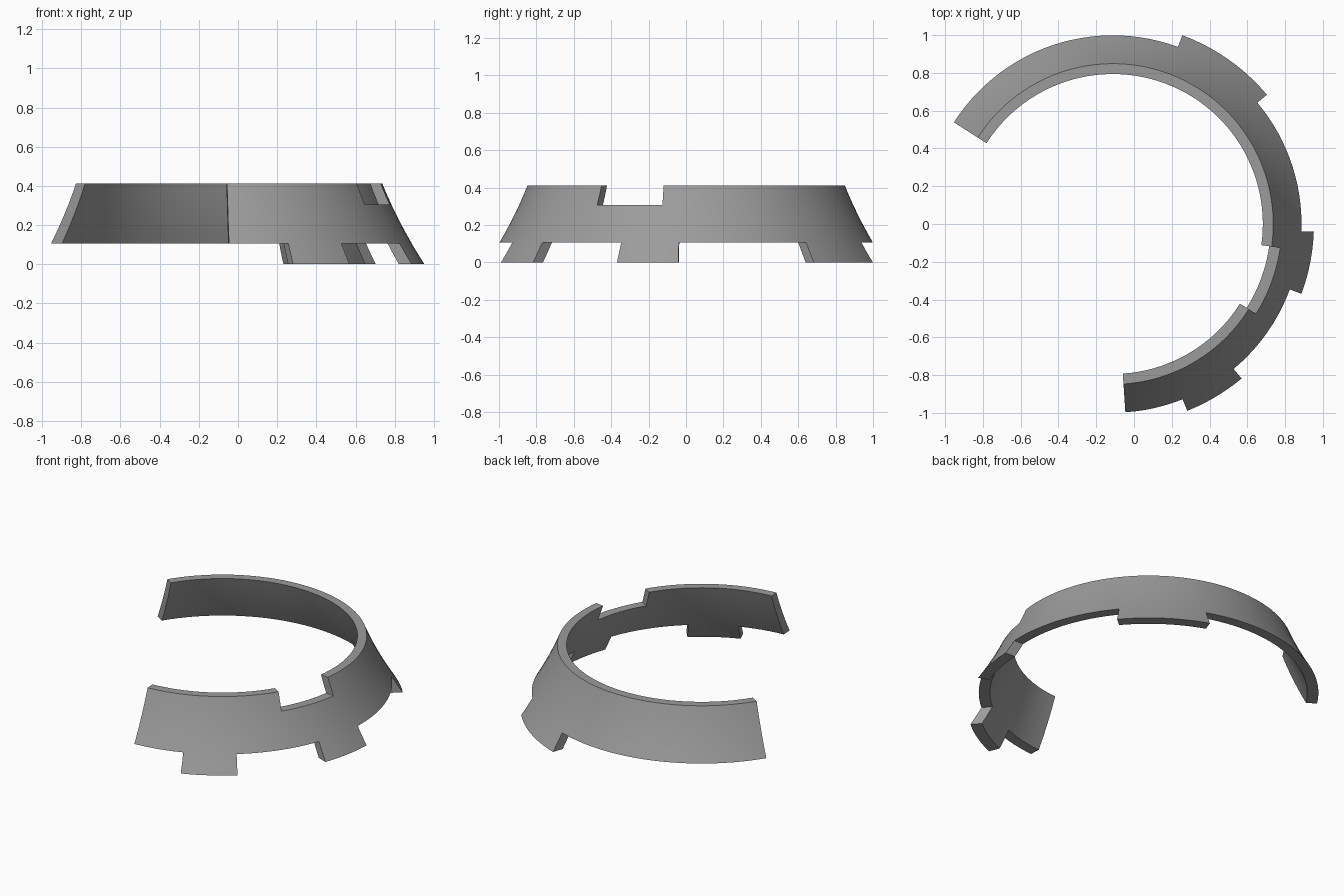
import bpy, bmesh, math

if "Cube" in bpy.data.objects:
    bpy.data.objects.remove(bpy.data.objects["Cube"])

CX = -0.112                       # ring axis position
TOP, NOTCH, BASE = 0.412, 0.306, 0.107
START, END = -86.2, 147.4         # open ring, degrees
TABS = [(-68.3, -50.2), (-20.3, -2.2), (40.0, 69.8)]
NOTCHES = [(-32.1, -8.1)]


def outer_r(z):
    t = TOP - z
    return 0.849 + 0.40 * t + 0.3 * t * t


def inner_r(z):
    return outer_r(z) - 0.055 - 0.035 * (TOP - z)


def subdivide(stops, step):
    out = [stops[0]]
    for a, b in zip(stops, stops[1:]):
        n = max(1, math.ceil((b - a) / step))
        out += [a + (b - a) * i / n for i in range(1, n + 1)]
    return out


def inside(a, spans):
    return any(lo < a < hi for lo, hi in spans)


angles = subdivide(sorted([START, END] + [a for s in TABS + NOTCHES for a in s]), 3)
levels = subdivide([0, BASE, NOTCH, TOP], 0.055)


def filled(a, z):
    if z < BASE:
        return inside(a, TABS)
    return z < NOTCH or not inside(a, NOTCHES)


# Flared ring wall: outer and inner skins over the filled cells
bm = bmesh.new()
cache = {}


def vert(i, j, side):
    key = (i, j, side)
    if key not in cache:
        a, z = math.radians(angles[i]), levels[j]
        r = outer_r(z) if side == 0 else inner_r(z)
        cache[key] = bm.verts.new((CX + r * math.cos(a), r * math.sin(a), z))
    return cache[key]


edges = set()
for i in range(len(angles) - 1):
    for j in range(len(levels) - 1):
        if filled((angles[i] + angles[i + 1]) / 2, (levels[j] + levels[j + 1]) / 2):
            loop = [(i, j), (i + 1, j), (i + 1, j + 1), (i, j + 1)]
            bm.faces.new([vert(*p, 0) for p in loop])
            bm.faces.new([vert(*p, 1) for p in reversed(loop)])
            edges.update(zip(loop, loop[1:] + loop[:1]))

# Rims, ends, tab and notch sides close the border
for p, q in edges:
    if (q, p) not in edges:
        bm.faces.new([vert(*q, 0), vert(*p, 0), vert(*p, 1), vert(*q, 1)])

bmesh.ops.recalc_face_normals(bm, faces=bm.faces[:])
mesh = bpy.data.meshes.new("flared_collar")
bm.to_mesh(mesh)
bm.free()
collar = bpy.data.objects.new("flared_collar", mesh)
bpy.context.collection.objects.link(collar)

# Dark grey finish
dark_grey = bpy.data.materials.new("dark_grey")
dark_grey.diffuse_color = (0.33, 0.33, 0.33, 1)
dark_grey.use_nodes = True
dark_grey.node_tree.nodes["Principled BSDF"].inputs["Base Color"].default_value = dark_grey.diffuse_color
mesh.materials.append(dark_grey)

bpy.context.view_layer.objects.active = collar
collar.select_set(True)
bpy.ops.object.shade_smooth_by_angle(angle=math.radians(30))
